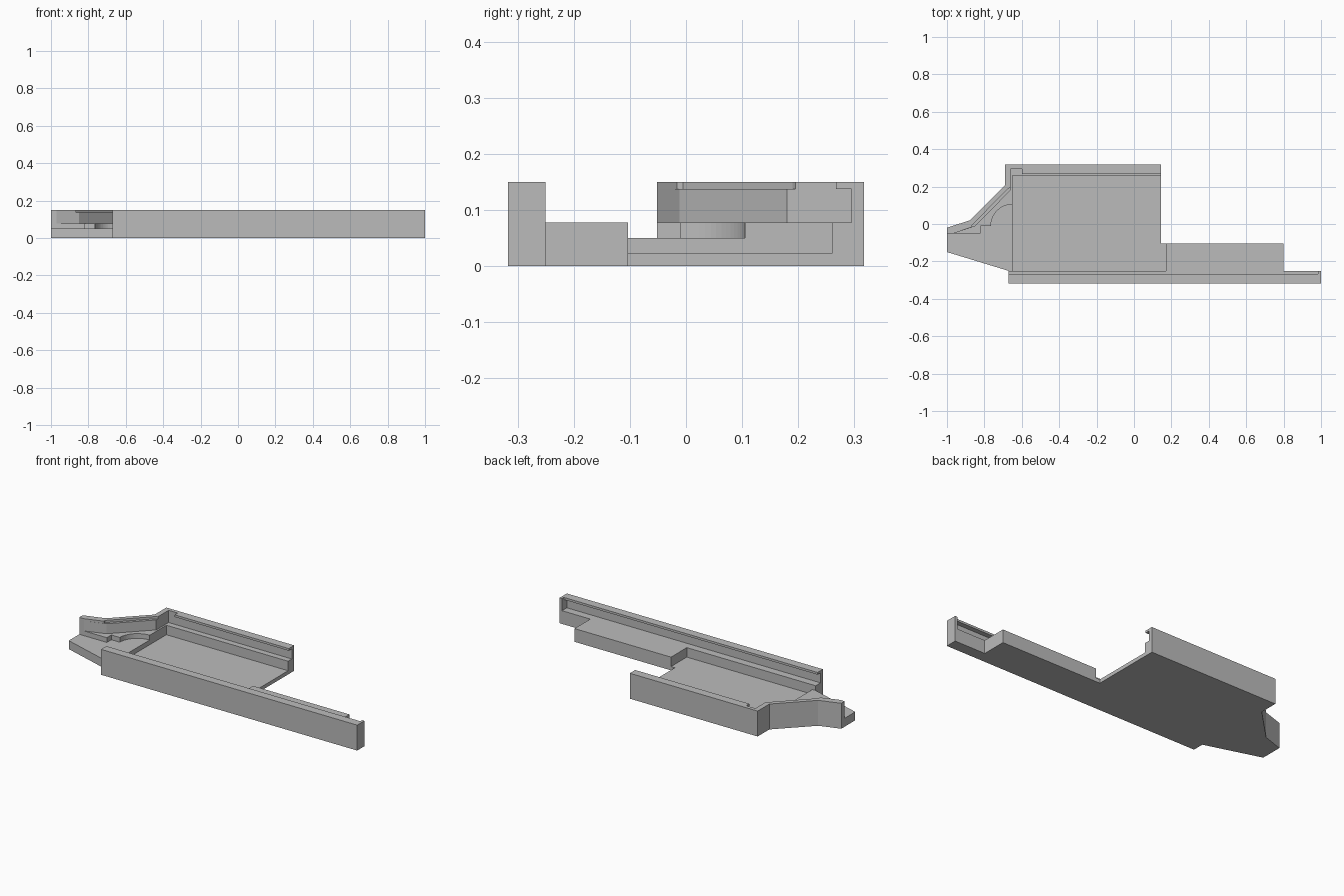
import bpy, bmesh, math

cube = bpy.data.objects.get("Cube")
if cube:
    bpy.data.objects.remove(cube, do_unlink=True)

grey = bpy.data.materials.new("plain grey")
grey.use_nodes = True
COLOUR = (0.5, 0.5, 0.5, 1)
grey.diffuse_color = COLOUR
grey.node_tree.nodes["Principled BSDF"].inputs["Base Color"].default_value = COLOUR


def extrude(name, points, offset):
    """Close a flat outline and extrude it by an offset vector."""
    bm = bmesh.new()
    face = bm.faces.new([bm.verts.new(p) for p in points])
    new = bmesh.ops.extrude_face_region(bm, geom=[face])["geom"]
    verts = [v for v in new if isinstance(v, bmesh.types.BMVert)]
    bmesh.ops.translate(bm, verts=verts, vec=offset)
    bmesh.ops.recalc_face_normals(bm, faces=bm.faces)
    mesh = bpy.data.meshes.new(name)
    bm.to_mesh(mesh)
    bm.free()
    mesh.materials.append(grey)
    obj = bpy.data.objects.new(name, mesh)
    bpy.context.collection.objects.link(obj)
    return obj


def slab(name, outline, z0, z1):
    return extrude(name, [(x, y, z0) for x, y in outline], (0, 0, z1 - z0))


def rail(name, profile, x0, x1):
    return extrude(name, [(x0, y, z) for y, z in profile], (x1 - x0, 0, 0))


def rect(x0, x1, y0, y1):
    return [(x0, y0), (x1, y0), (x1, y1), (x0, y1)]


# Heights of the stepped levels
FLOOR, DECK, LEDGE, LIP, TOP = 0.022, 0.05, 0.078, 0.137, 0.15
BAY, END = -0.65, 0.145
SIDE = 0.317

# Thin bay floor and the raised block beside it
slab("bay_floor", [(BAY, -0.25), (0.17, -0.25), (0.17, -0.103), (END, -0.103),
                   (END, 0.26), (BAY, 0.26)], 0, FLOOR)
slab("side_block", rect(0.17, 0.8, -0.25, -0.103), 0, LEDGE)

# Long front wall with an undercut groove and closed end
rail("front_wall", [(-SIDE, 0), (-0.25, 0), (-0.25, LEDGE), (-0.295, LEDGE),
                    (-0.295, LIP), (-0.267, LIP), (-0.267, TOP), (-SIDE, TOP)],
     -0.672, 0.985)
slab("front_wall_end", rect(0.985, 1, -SIDE, -0.25), 0, TOP)

# Back wall with the matching groove; its lip stops short of the corner
rail("back_wall", [(SIDE, 0), (0.26, 0), (0.26, LEDGE), (0.295, LEDGE),
                   (0.295, TOP), (SIDE, TOP)], BAY, END)
slab("back_lip", rect(-0.6, END, 0.267, 0.295), LIP, TOP)

# Tapered nose: low deck, ledge with a round pocket, then the outer wall
outer = [(BAY, SIDE), (-0.69, SIDE), (-0.69, 0.208), (-0.877, 0.02), (-1, -0.02)]
slab("nose_deck", outer + [(-1, -0.15), (-0.672, -0.25), (BAY, -0.25)], 0, DECK)

pocket = [(BAY - 0.115 * math.cos(a), -0.01 + 0.115 * math.sin(a))
          for a in (math.pi / 2 * i / 16 for i in range(17))]
slab("nose_ledge", outer + [(-1, -0.052), (-0.82, -0.052), (-0.82, -0.01)] + pocket,
     DECK, LEDGE)

slab("nose_wall", outer + [(-1, -0.052), (-0.97, -0.052), (-0.85, -0.012),
                           (-0.66, 0.18), (-0.66, 0.295), (BAY, 0.295)], LEDGE, LIP)
slab("nose_wall_rim", outer + [(-1, -0.052), (-0.97, -0.052), (-0.865, -0.016),
                               (-0.865, -0.005), (-0.672, 0.19), (-0.66, 0.195),
                               (-0.66, 0.295), (BAY, 0.295)], LIP, TOP)
